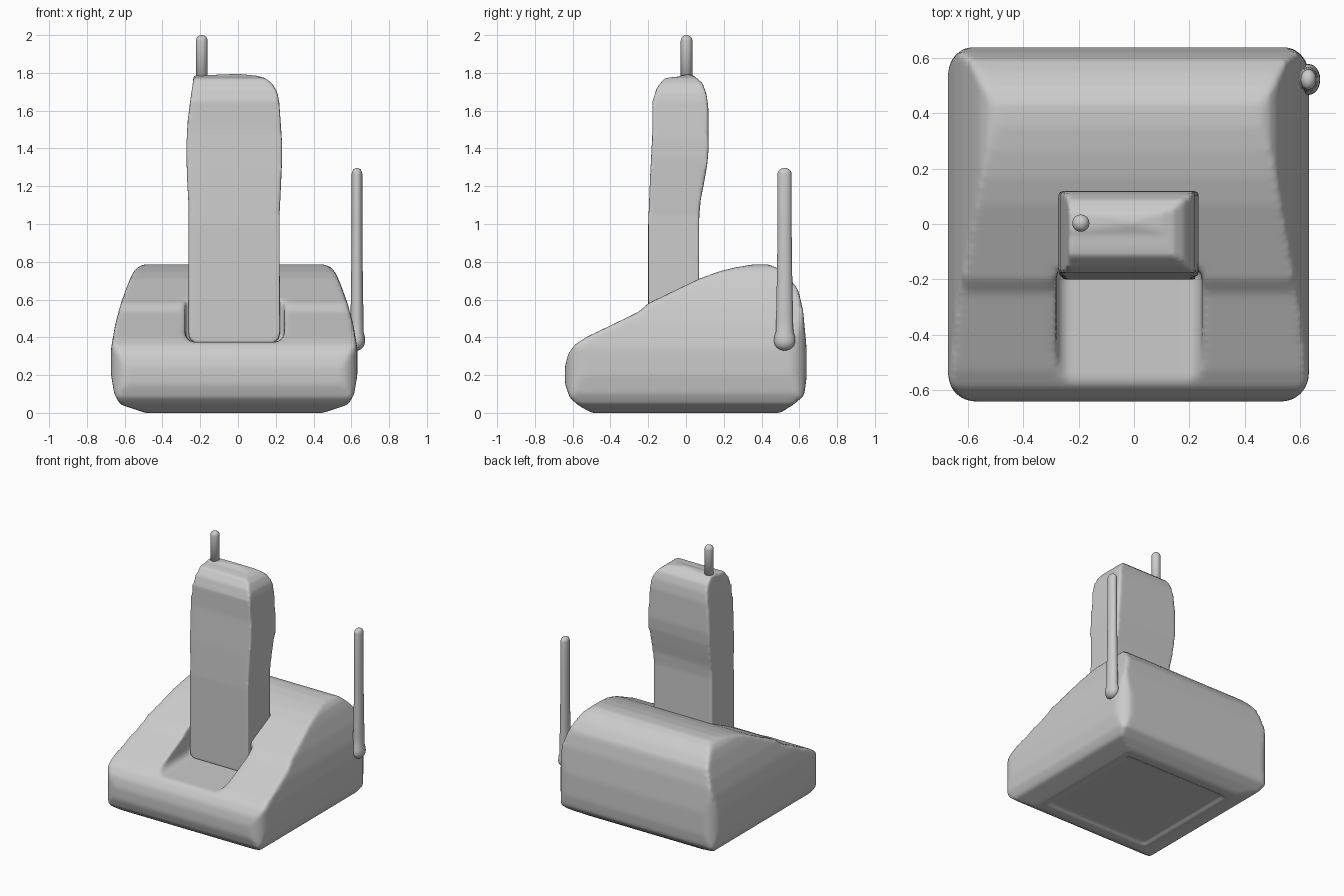
import bpy, bmesh, math
from mathutils import Vector

cube = bpy.data.objects.get("Cube")
if cube:
    bpy.data.objects.remove(cube, do_unlink=True)

GREY = (0.6, 0.6, 0.6, 1)
mat = bpy.data.materials.new("plain grey plastic")
mat.use_nodes = True
mat.diffuse_color = GREY
mat.node_tree.nodes["Principled BSDF"].inputs["Base Color"].default_value = GREY


def add_object(name, bm):
    bmesh.ops.recalc_face_normals(bm, faces=bm.faces[:])
    mesh = bpy.data.meshes.new(name)
    bm.to_mesh(mesh)
    bm.free()
    mesh.materials.append(mat)
    obj = bpy.data.objects.new(name, mesh)
    bpy.context.collection.objects.link(obj)
    return obj


def prism(name, outline, axis, lo, hi):
    """Extrude a 2D outline along one axis; the outline uses the other two in order."""
    def place(p, t):
        co = list(p)
        co.insert("xyz".index(axis), t)
        return Vector(co)
    bm = bmesh.new()
    face = bm.faces.new([bm.verts.new(place(p, lo)) for p in outline])
    ext = bmesh.ops.extrude_face_region(bm, geom=[face])
    shift = place((0, 0), hi - lo)
    bmesh.ops.translate(bm, vec=shift, verts=[v for v in ext["geom"] if isinstance(v, bmesh.types.BMVert)])
    return add_object(name, bm)


def rounded_rect(x0, x1, y0, y1, r, steps=6):
    pts = []
    for i, (cx, cy) in enumerate([(x1 - r, y1 - r), (x0 + r, y1 - r), (x0 + r, y0 + r), (x1 - r, y0 + r)]):
        for s in range(steps + 1):
            a = math.pi / 2 * (i + s / steps)
            pts.append((cx + r * math.cos(a), cy + r * math.sin(a)))
    return pts


def carve(obj, tools, voxel, rounds):
    """Combine solids, round their edges, then bake the result."""
    for tool, op in tools:
        tool.hide_render = True
        m = obj.modifiers.new("shape", 'BOOLEAN')
        m.object, m.operation, m.solver = tool, op, 'EXACT'
    m = obj.modifiers.new("even mesh", 'REMESH')
    m.mode, m.voxel_size = 'VOXEL', voxel
    m = obj.modifiers.new("soften", 'SMOOTH')
    m.factor, m.iterations = 0.5, rounds
    bpy.context.view_layer.update()
    graph = bpy.context.evaluated_depsgraph_get()
    baked = bpy.data.meshes.new_from_object(obj.evaluated_get(graph))
    obj.modifiers.clear()
    obj.data = baked
    baked.materials.clear()
    baked.materials.append(mat)
    baked.shade_smooth()
    for tool, _ in tools:
        bpy.data.objects.remove(tool, do_unlink=True)


def lathe(name, profile, location, x_scale=1, steps=24):
    bm = bmesh.new()
    verts = [bm.verts.new((r, 0, z)) for r, z in profile]
    edges = [bm.edges.new(pair) for pair in zip(verts, verts[1:])]
    bmesh.ops.spin(bm, geom=verts + edges, cent=(0, 0, 0), axis=(0, 0, 1),
                   angle=2 * math.pi, steps=steps)
    bmesh.ops.remove_doubles(bm, verts=bm.verts[:], dist=0.0005)
    bmesh.ops.scale(bm, vec=(x_scale, 1, 1), verts=bm.verts[:])
    obj = add_object(name, bm)
    obj.location = location
    obj.data.shade_smooth()
    return obj


def dome(r, z, height, start=0, steps=6):
    """Quarter arc from the wall (radius r, height z) to the axis."""
    return [(r * math.cos(math.pi / 2 * i / steps), z + height * math.sin(math.pi / 2 * i / steps))
            for i in range(start, steps + 1)]


# Charging base: side outline, front outline and footprint intersected
side = [(-0.5, 0), (-0.57, 0.04), (-0.615, 0.08), (-0.64, 0.15), (-0.642, 0.24), (-0.625, 0.31),
        (-0.59, 0.36), (-0.53, 0.4), (-0.25, 0.535), (-0.2, 0.58), (0.07, 0.71), (0.17, 0.747),
        (0.26, 0.77), (0.35, 0.785), (0.43, 0.787), (0.49, 0.765), (0.55, 0.71), (0.595, 0.65),
        (0.62, 0.54), (0.638, 0.35), (0.638, 0.18), (0.625, 0.09), (0.57, 0.045), (0.5, 0)]
half = [(0.47, 0), (0.53, 0.02), (0.605, 0.045), (0.635, 0.1), (0.652, 0.2), (0.652, 0.34),
        (0.63, 0.47), (0.6, 0.58), (0.56, 0.69), (0.535, 0.745), (0.505, 0.777), (0.46, 0.79)]
mid = -0.02
front = [(mid + x, z) for x, z in half] + [(mid - x, z) for x, z in reversed(half)]
base = prism("charging_base", side, "x", -0.8, 0.8)
carve(base, [
    (prism("front_shape", front, "y", -0.8, 0.8), 'INTERSECT'),
    (prism("footprint", rounded_rect(-0.672, 0.632, -0.642, 0.642, 0.1), "z", -0.1, 1), 'INTERSECT'),
    (prism("cradle_slot", rounded_rect(-0.28, 0.245, 0.375, 1.2, 0.05), "y", -0.9, -0.16), 'DIFFERENCE'),
    (prism("underside_recess", rounded_rect(-0.45, 0.41, -0.43, 0.43, 0.03), "z", -0.1, 0.016), 'DIFFERENCE'),
], 0.014, 6)

# Handset: curved side outline intersected with its front outline
handset_side = [(-0.2, 0.37), (-0.2, 1.0), (-0.19, 1.25), (-0.177, 1.5), (-0.177, 1.65), (-0.155, 1.72),
                (-0.116, 1.77), (-0.08, 1.777), (-0.04, 1.78), (0, 1.795), (0.035, 1.79), (0.088, 1.745),
                (0.108, 1.69), (0.118, 1.62), (0.12, 1.4), (0.112, 1.31), (0.096, 1.22), (0.078, 1.13),
                (0.07, 1.04), (0.07, 0.37)]
handset_front = [(-0.23, 0.372), (-0.255, 0.39), (-0.262, 0.42), (-0.262, 1.1), (-0.27, 1.25), (-0.274, 1.4),
                 (-0.267, 1.54), (-0.252, 1.66), (-0.24, 1.74), (-0.235, 1.785), (0, 1.795), (0.1, 1.785),
                 (0.145, 1.772), (0.18, 1.745), (0.207, 1.7), (0.218, 1.65), (0.232, 1.45), (0.234, 1.35),
                 (0.225, 1.15), (0.22, 1.05), (0.222, 0.42), (0.215, 0.39), (0.19, 0.372)]
handset = prism("handset", handset_side, "x", -0.4, 0.4)
carve(handset, [(prism("handset_outline", handset_front, "y", -0.4, 0.4), 'INTERSECT')], 0.011, 3)

# Aerials
lathe("handset_aerial", [(0, 1.7), (0.031, 1.7)] + dome(0.031, 1.97, 0.03), (-0.192, 0.003, 0))
bulb = [(r, 0.76 - z) for r, z in reversed(dome(0.056, 0.38, 0.05))]
lathe("base_aerial", bulb + [(0.054, 0.405), (0.046, 0.43), (0.045, 0.5), (0.04, 0.75), (0.037, 1.0)]
      + dome(0.037, 1.265, 0.032), (0.63, 0.522, 0), 0.76)
